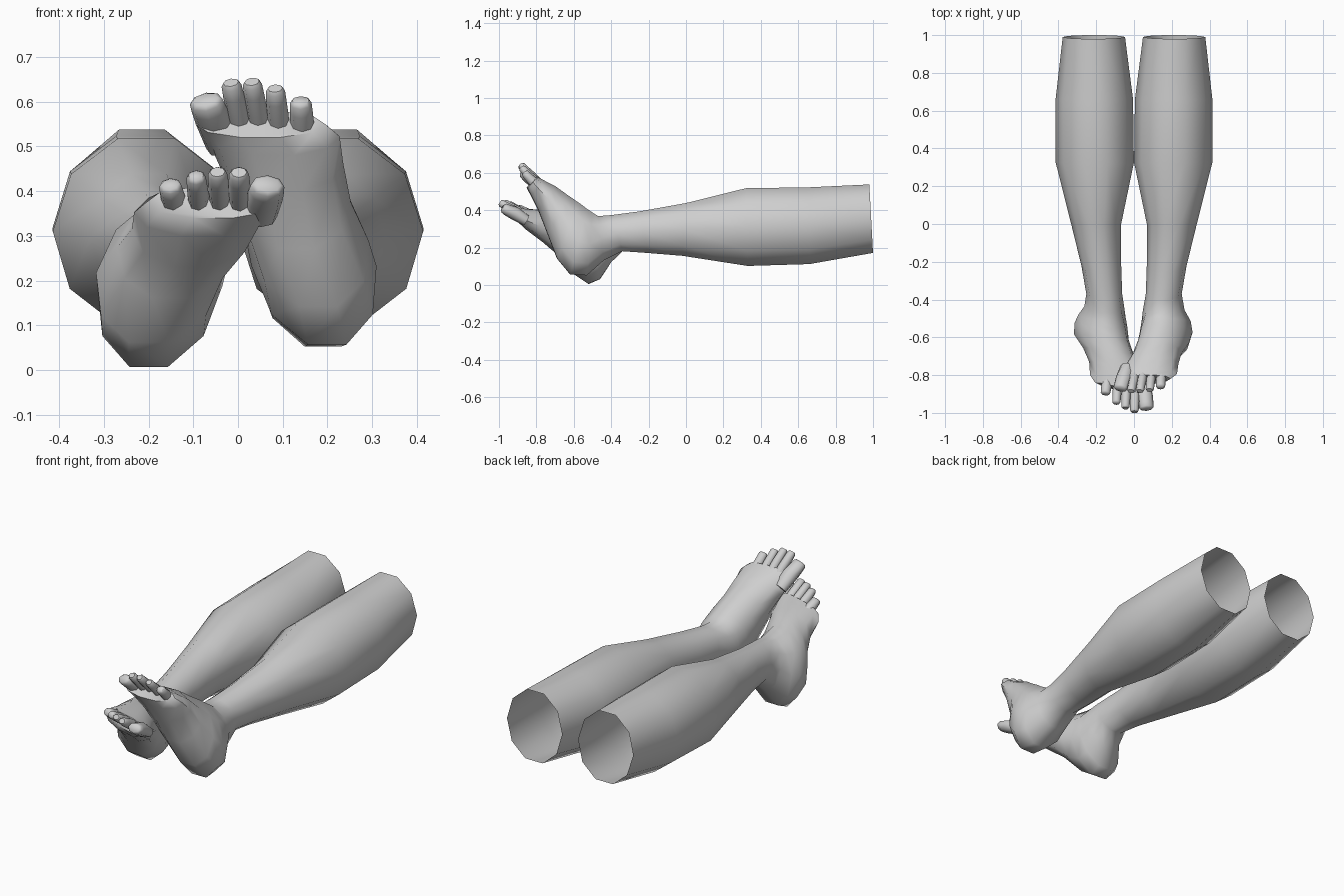
import bpy
import bmesh
import math
from mathutils import Vector

cube = bpy.data.objects.get("Cube")
if cube:
    bpy.data.objects.remove(cube, do_unlink=True)

skin = bpy.data.materials.new("plain grey skin")
skin.use_nodes = True
grey = (0.62, 0.62, 0.62, 1)
skin.diffuse_color = grey
skin.node_tree.nodes["Principled BSDF"].inputs["Base Color"].default_value = grey


def ring(top, bottom, lateral, sides):
    """Closed cross-section between a top point and a bottom point."""
    centre, half = (top + bottom) / 2, (top - bottom) / 2
    points = []
    for i in range(sides):
        a = math.tau * i / sides
        points.append(centre + lateral * math.cos(a) + half * math.sin(a) * 1.04)
    return points


def loft(name, rings, side, cap_start):
    """Skin a row of rings; the far end is always capped."""
    bm = bmesh.new()
    loops = [[bm.verts.new((p.x * side, p.y, p.z)) for p in r] for r in rings]
    for a, b in zip(loops, loops[1:]):
        for i in range(len(a)):
            j = (i + 1) % len(a)
            bm.faces.new((a[i], a[j], b[j], b[i]))
    bm.faces.new(loops[-1])
    if cap_start:
        bm.faces.new(loops[0])
    bmesh.ops.recalc_face_normals(bm, faces=bm.faces)
    mesh = bpy.data.meshes.new(name)
    bm.to_mesh(mesh)
    bm.free()
    mesh.materials.append(skin)
    obj = bpy.data.objects.new(name, mesh)
    bpy.context.collection.objects.link(obj)
    bpy.ops.object.select_all(action="DESELECT")
    obj.select_set(True)
    bpy.context.view_layer.objects.active = obj
    bpy.ops.object.shade_smooth_by_angle(angle=math.radians(55))
    return obj


def toe(name, base, tip, width, side):
    """Flat-ended toe with a raised knuckle and a slightly dipped neck."""
    base, tip = Vector(base), Vector(tip)
    axis = (tip - base).normalized()
    across = Vector((1, 0, 0))
    across = (across - axis * across.dot(axis)).normalized()
    up = axis.cross(across)
    if up.z < 0:
        up.negate()
    rings = []
    for t, wide, thick, lift in ((-0.4, 0.9, 0.8, 0), (0.3, 1, 1, 0.1),
                                 (0.7, 0.95, 0.85, 0), (0.93, 0.9, 0.75, 0),
                                 (1, 0.7, 0.5, 0)):
        c = base.lerp(tip, t) + up * width * lift
        h = up * (0.012 + width * 0.55) * thick
        rings.append(ring(c + h, c - h, across * width * wide, 8))
    loft(name, rings, side, True)


# Each section: top point, bottom point, half width (outer side is +x)
SHIN = (
    ((.215, .98, .54), (.21, 1, .17), .165),
    ((.21, .66, .525), (.21, .66, .11), .205),
    ((.205, .32, .52), (.21, .33, .1), .207),
    ((.2, 0, .44), (.2, -.02, .155), .13),
    ((.175, -.25, .395), (.17, -.2, .17), .105),
    ((.155, -.4, .375), (.16, -.34, .18), .095),
)
RAISED_FOOT = (
    ((.15, -.47, .37), (.165, -.44, .13), .11),
    ((.15, -.5, .39), (.19, -.53, .05), .13),
    ((.14, -.53, .41), (.2, -.62, .055), .14),
    ((.13, -.57, .44), (.18, -.69, .14), .137),
    ((.115, -.63, .48), (.13, -.74, .27), .13),
    ((.09, -.7, .53), (.1, -.79, .4), .14),
    ((.075, -.77, .565), (.08, -.83, .48), .15),
    ((.05, -.8, .58), (.05, -.85, .52), .145),
)
LOWERED_FOOT = (
    ((.15, -.47, .365), (.165, -.4, .12), .105),
    ((.15, -.51, .365), (.19, -.46, .03), .125),
    ((.15, -.55, .37), (.2, -.52, .005), .14),
    ((.145, -.6, .375), (.2, -.6, .06), .145),
    ((.12, -.67, .39), (.15, -.68, .16), .135),
    ((.095, -.75, .4), (.1, -.76, .23), .14),
    ((.075, -.82, .405), (.08, -.85, .3), .155),
    ((.055, -.87, .41), (.055, -.89, .34), .15),
)
# Each toe: base, tip, half width
RAISED_TOES = (
    ((-.045, -.79, .53), (-.073, -.875, .605), .042),
    ((.005, -.8, .545), (-.016, -.885, .643), .025),
    ((.047, -.8, .55), (.031, -.885, .645), .024),
    ((.092, -.8, .54), (.083, -.88, .63), .024),
    ((.145, -.79, .52), (.14, -.865, .603), .027),
)
LOWERED_TOES = (
    ((-.055, -.89, .365), (-.067, -.98, .415), .042),
    ((-.005, -.89, .375), (-.002, -.995, .442), .025),
    ((.04, -.875, .375), (.046, -.975, .443), .024),
    ((.087, -.855, .37), (.094, -.95, .435), .024),
    ((.14, -.82, .36), (.152, -.9, .415), .028),
)
TOE_NAMES = ("big", "second", "third", "fourth", "little")


def leg(prefix, side, foot, toes, skew):
    rings = []
    sections = SHIN + foot
    for i, (top, bottom, width) in enumerate(sections):
        # the ball of the foot slants back towards the little toe
        slant = skew * max(0, i - len(SHIN)) / len(foot)
        rings.append(ring(Vector(top), Vector(bottom),
                          Vector((width, width * slant, 0)), 10))
    # shin tube stays open at the knee end
    loft(prefix + "_leg_and_foot", rings, side, False)
    for name, (base, tip, width) in zip(TOE_NAMES, toes):
        toe(f"{prefix}_{name}_toe", base, tip, width, side)


leg("left", 1, RAISED_FOOT, RAISED_TOES, 0.05)
leg("right", -1, LOWERED_FOOT, LOWERED_TOES, 0.3)
